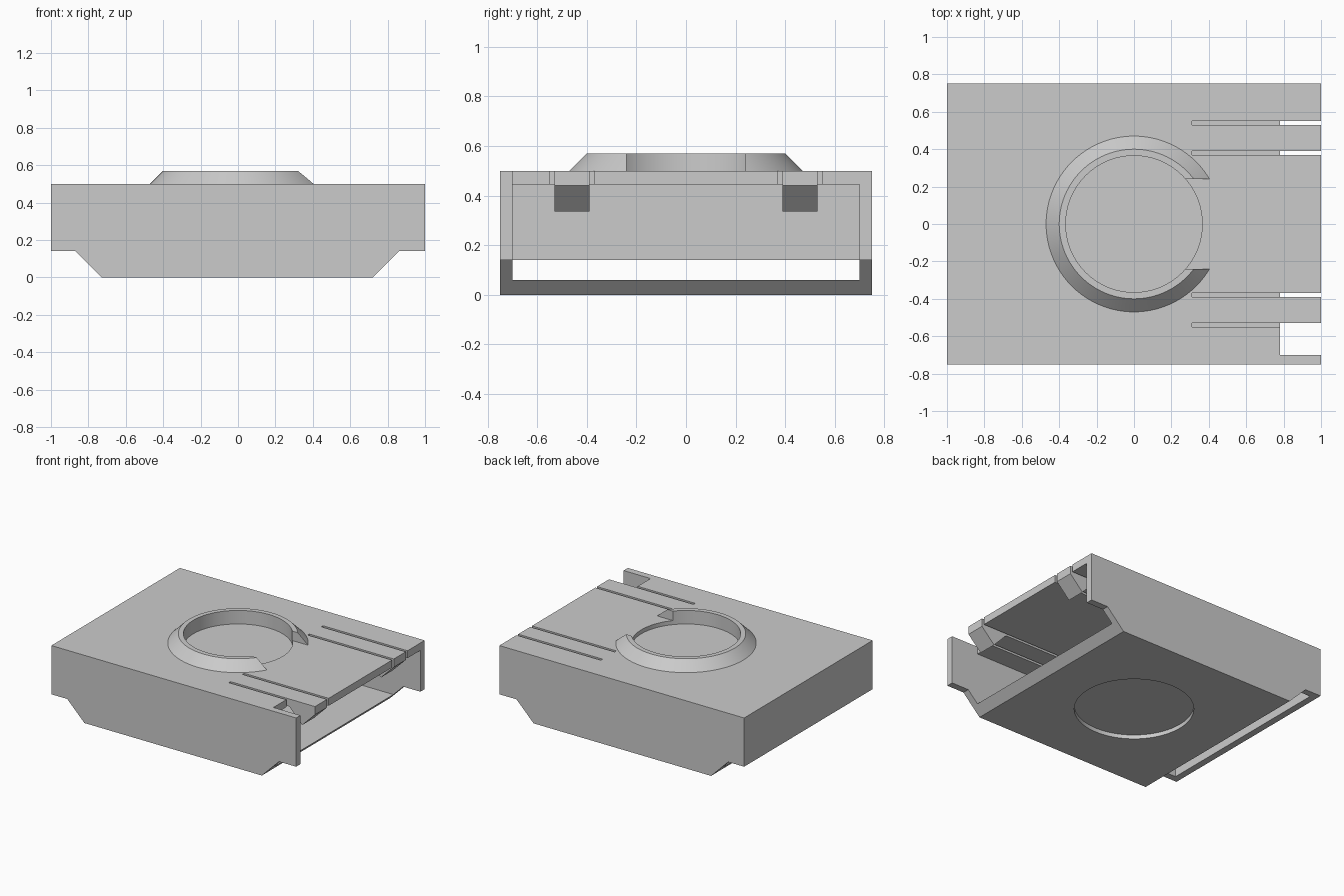
import bpy
import bmesh
import math
from mathutils import Matrix, Vector

if "Cube" in bpy.data.objects:
    bpy.data.objects.remove(bpy.data.objects["Cube"], do_unlink=True)

grey = bpy.data.materials.new("plain_grey")
grey.use_nodes = True
grey.diffuse_color = (0.6, 0.6, 0.6, 1)
grey.node_tree.nodes["Principled BSDF"].inputs["Base Color"].default_value = (0.6, 0.6, 0.6, 1)


def finish(name, bm):
    bmesh.ops.recalc_face_normals(bm, faces=bm.faces)
    mesh = bpy.data.meshes.new(name)
    bm.to_mesh(mesh)
    bm.free()
    mesh.materials.append(grey)
    obj = bpy.data.objects.new(name, mesh)
    bpy.context.scene.collection.objects.link(obj)
    return obj


def extrude_xz(name, profile, y0, y1):
    """Extrude an x-z outline from y0 to y1."""
    bm = bmesh.new()
    face = bm.faces.new([bm.verts.new((x, y0, z)) for x, z in profile])
    grown = bmesh.ops.extrude_face_region(bm, geom=[face])["geom"]
    verts = [g for g in grown if isinstance(g, bmesh.types.BMVert)]
    bmesh.ops.translate(bm, verts=verts, vec=(0, y1 - y0, 0))
    return finish(name, bm)


def box(name, x0, x1, y0, y1, z0, z1):
    return extrude_xz(name, [(x0, z0), (x1, z0), (x1, z1), (x0, z1)], y0, y1)


def cylinder(name, radius, z0, z1):
    bm = bmesh.new()
    bmesh.ops.create_cone(bm, cap_ends=True, segments=96, radius1=radius, radius2=radius,
                          depth=z1 - z0, matrix=Matrix.Translation((0, 0, (z0 + z1) / 2)))
    return finish(name, bm)


def activate(obj):
    bpy.ops.object.select_all(action='DESELECT')
    obj.select_set(True)
    bpy.context.view_layer.objects.active = obj


def cut(obj, cutter):
    """Subtract the cutter and remove it."""
    mod = obj.modifiers.new("cut", 'BOOLEAN')
    mod.operation = 'DIFFERENCE'
    mod.solver = 'EXACT'
    mod.object = cutter
    activate(obj)
    bpy.ops.object.modifier_apply(modifier=mod.name)
    bpy.data.objects.remove(cutter, do_unlink=True)


# Case with chamfered lower ends
case = extrude_xz("case", [(-1, 0.5), (-1, 0.14), (-0.87, 0.14), (-0.73, 0),
                           (0.72, 0), (0.86, 0.14), (1, 0.14), (1, 0.5)], -0.75, 0.75)

# Hollow inside, open at one end and along a slit at the other
cut(case, box("cavity", -0.95, 1.1, -0.7, 0.7, 0.06, 0.445))

# Narrow slots that free the two spring tabs
for side in (-1, 1):
    for y in (0.38, 0.54):
        cut(case, box("slot", 0.31, 1.1, side * y - 0.01, side * y + 0.01, 0.4, 0.6))

# Missing deck corner beside one tab
cut(case, box("notch", 0.78, 1.1, -0.7, -0.54, 0.4, 0.6))

# Round recesses in the deck and the underside
cut(case, cylinder("deck_recess", 0.365, 0.47, 0.6))
cut(case, cylinder("base_recess", 0.4, -0.1, 0.03))

# Hooks under the spring tabs
for side, name in ((-1, "right_hook"), (1, "left_hook")):
    extrude_xz(name, [(1, 0.445), (1, 0.44), (0.895, 0.335), (0.79, 0.445)],
               side * 0.46 - 0.07, side * 0.46 + 0.07)

# Sloped ring on the deck, with a gap on one side
bm = bmesh.new()
loop = [bm.verts.new((r, 0, z)) for r, z in ((0.47, 0.5), (0.4, 0.57), (0.365, 0.57), (0.365, 0.5))]
edges = [bm.edges.new((loop[i], loop[(i + 1) % 4])) for i in range(4)]
bmesh.ops.spin(bm, geom=loop + edges, cent=(0, 0, 0), axis=(0, 0, 1),
               angle=math.tau, steps=96, use_merge=True)
bmesh.ops.remove_doubles(bm, verts=bm.verts, dist=0.0001)
ring = finish("ring", bm)
cut(ring, box("ring_gap", 0.1, 0.6, -0.24, 0.24, 0.4, 0.7))

for obj in (case, ring):
    activate(obj)
    bpy.ops.object.shade_smooth_by_angle(angle=math.radians(30))
